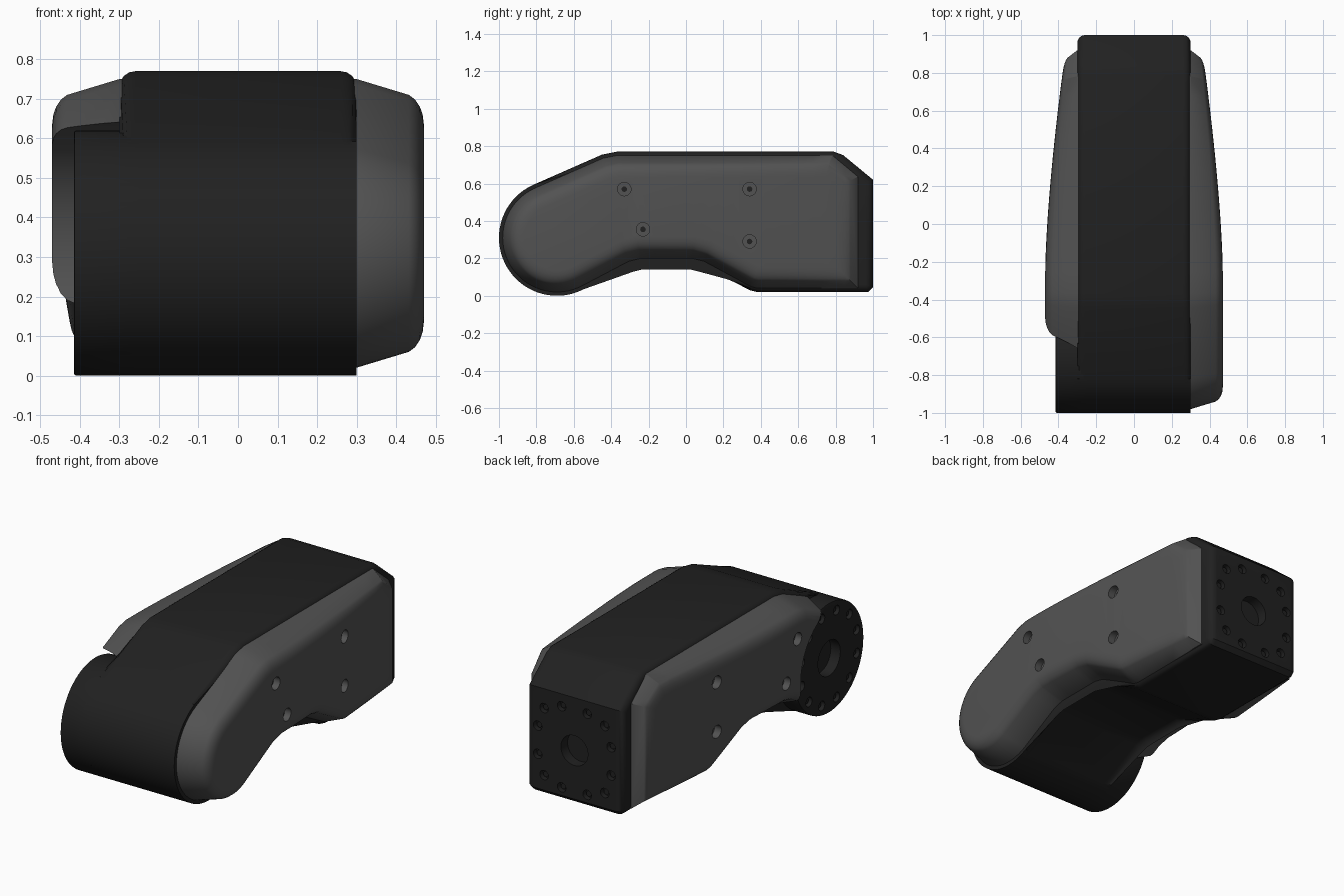
import bpy, bmesh
from math import sin, cos, pi, radians, tan
from mathutils import Vector, Matrix

if "Cube" in bpy.data.objects:
    bpy.data.objects.remove(bpy.data.objects["Cube"])

HUB = (-0.69, 0.31)      # joint centre (y, z)


def material(name, v):
    m = bpy.data.materials.new(name)
    m.diffuse_color = (v, v, v, 1)
    m.use_nodes = True
    m.node_tree.nodes["Principled BSDF"].inputs["Base Color"].default_value = m.diffuse_color
    return m


DARK, GREY = material("dark_shell", 0.015), material("grey_cover", 0.085)


def finish(bm, name, mat=None, smooth=True):
    bmesh.ops.recalc_face_normals(bm, faces=bm.faces)
    me = bpy.data.meshes.new(name)
    bm.to_mesh(me)
    bm.free()
    ob = bpy.data.objects.new(name, me)
    bpy.context.collection.objects.link(ob)
    if mat:
        me.materials.append(mat)
    return ob


def select(ob):
    bpy.ops.object.select_all(action='DESELECT')
    ob.select_set(True)
    bpy.context.view_layer.objects.active = ob


def shade(ob, angle=28):
    select(ob)
    bpy.ops.object.shade_smooth_by_angle(angle=radians(angle))


def cylinder(bm, axis, centre, r, depth, seg=24):
    rot = Matrix.Rotation(pi / 2, 4, 'Y' if axis == 'X' else 'X')
    bmesh.ops.create_cone(bm, cap_ends=True, segments=seg, radius1=r, radius2=r,
                          depth=depth, matrix=Matrix.Translation(centre) @ rot)


def cut(ob, cutter):
    mod = ob.modifiers.new("cut", 'BOOLEAN')
    mod.operation, mod.solver, mod.object = 'DIFFERENCE', 'EXACT', cutter
    select(ob)
    bpy.ops.object.modifier_apply(modifier=mod.name)
    bpy.data.objects.remove(cutter)


def hub_arc(n=36):
    a0, a1 = 114.7, 297.3
    return [(HUB[0] + 0.31 * cos(radians(a0 + (a1 - a0) * i / n)),
             HUB[1] + 0.31 * sin(radians(a0 + (a1 - a0) * i / n))) for i in range(n + 1)]


# side outlines (y, z), running counter-clockwise
BELLY = [(-0.30, 0.165), (-0.24, 0.18), (0.03, 0.18), (0.09, 0.165), (0.34, 0.03), (0.38, 0.02)]
TOP = [(-0.37, 0.77), (-0.45, 0.754)]
BODY = hub_arc() + BELLY + [(0.975, 0.02), (1, 0.045), (1, 0.62), (0.84, 0.752), (0.79, 0.77)] + TOP
COVER_END = 0.94
COVER = hub_arc() + BELLY + [(COVER_END, 0.02), (COVER_END, 0.645), (0.79, 0.77)] + TOP


def inset(pts, d):
    out = []
    for i, p in enumerate(pts):
        p = Vector(p)
        a = (p - Vector(pts[i - 1])).normalized()
        b = (Vector(pts[(i + 1) % len(pts)]) - p).normalized()
        na, nb = Vector((-a.y, a.x)), Vector((-b.y, b.x))
        q = p + (na + nb) * d / (1 + na.dot(nb))
        if p.x == COVER_END:
            q.x = COVER_END - 0.5 * d
        out.append(q)
    return out


def loft(layers):
    bm = bmesh.new()
    rings = [[bm.verts.new((x, p[0], p[1])) for p in pts] for x, pts in layers]
    for r0, r1 in zip(rings, rings[1:]):
        for i in range(len(r0)):
            j = (i + 1) % len(r0)
            bm.faces.new((r0[i], r0[j], r1[j], r1[i]))
    bm.faces.new(rings[0])
    bm.faces.new(rings[-1])
    return bm


# main body with rounded rims
bm = loft([(-0.3, BODY), (0.3, BODY)])
rim = [e for e in bm.edges if abs(e.verts[0].co.x - e.verts[1].co.x) < 1e-5]
bmesh.ops.bevel(bm, geom=rim, offset=0.04, offset_type='OFFSET', segments=4,
                profile=0.5, affect='EDGES', clamp_overlap=False)
body = finish(bm, "arm_body", DARK)

# rear flange pockets: bolt pattern and centre bore
flange = [(sx * x, 0.32 + sz * z) for sx in (-1, 1) for sz in (-1, 1)
          for x, z in ((0.23, 0.08), (0.08, 0.23), (0.19, 0.19))]
bm = bmesh.new()
for x, z in flange:
    cylinder(bm, 'Y', (x, 1.0, z), 0.027, 0.06, 16)
cylinder(bm, 'Y', (0, 1.0, 0.32), 0.085, 0.12, 32)
cut(body, finish(bm, "flange_cutter"))
shade(body)

# joint hub drum on the left with its bolt circle
hub_bolts = [(HUB[0] + 0.255 * cos(pi * (k + 0.5) / 6), HUB[1] + 0.255 * sin(pi * (k + 0.5) / 6))
             for k in range(12)]
bm = bmesh.new()
cylinder(bm, 'X', (-0.3325, *HUB), 0.31, 0.165, 72)
ends = [e for e in bm.edges if abs(e.verts[0].co.x - e.verts[1].co.x) < 1e-5 and e.verts[0].co.x < -0.4]
bmesh.ops.bevel(bm, geom=ends, offset=0.006, segments=2, profile=0.5, affect='EDGES')
hub = finish(bm, "joint_hub", DARK)
bm = bmesh.new()
for y, z in hub_bolts:
    cylinder(bm, 'X', (-0.415, y, z), 0.027, 0.06, 16)
cylinder(bm, 'X', (-0.415, *HUB), 0.1, 0.12, 32)
cut(hub, finish(bm, "hub_cutter"))
shade(hub)

# screw heads inside the flange and hub pockets
bm = bmesh.new()
for x, z in flange:
    cylinder(bm, 'Y', (x, 0.975, z), 0.016, 0.02, 12)
for y, z in hub_bolts:
    cylinder(bm, 'X', (-0.39, y, z), 0.016, 0.02, 12)
shade(finish(bm, "flange_screws", DARK))


def taper(y):
    return 1 - 0.62 * (max(0, y + 0.25) / 1.15) ** 1.5


SCREWS = [(-0.33, 0.57), (0.34, 0.57), (-0.23, 0.355), (0.34, 0.29)]
LAYERS = [(0.27, 0.02), (0.30, 0.02), (0.432, 0.06), (0.448, 0.072), (0.46, 0.09), (0.467, 0.11), (0.47, 0.135)]


def side_cover(side, name):
    bm = loft([(x, inset(COVER, d)) for x, d in LAYERS])
    # slice across the length, then bend the outer face toward the rear
    for k in range(14):
        bmesh.ops.bisect_plane(bm, geom=bm.verts[:] + bm.edges[:] + bm.faces[:], dist=1e-5,
                               plane_co=(0, -0.255 + k * 0.085, 0), plane_no=(0, 1, 0))
    for v in bm.verts:
        if v.co.x > 0.3:
            v.co.x = 0.3 + (v.co.x - 0.3) * taper(v.co.y)
        v.co.x *= side
    ob = finish(bm, name, GREY)
    # screw recesses
    bm, pins = bmesh.new(), bmesh.new()
    for y, z in SCREWS:
        floor = 0.26 + 0.17 * taper(y)
        cylinder(bm, 'X', (side * (floor + 0.15), y, z), 0.036, 0.3)
        cylinder(pins, 'X', (side * floor, y, z), 0.015, 0.012, 12)
    cut(ob, finish(bm, name + "_cutter"))
    shade(finish(pins, name + "_screws", DARK))
    # clearance around the hub on the left cover
    if side < 0:
        bm = bmesh.new()
        cylinder(bm, 'X', (-0.4, *HUB), 0.333, 0.5, 72)
        cut(ob, finish(bm, "clearance_cutter"))
    shade(ob)


side_cover(1, "right_cover")
side_cover(-1, "left_cover")
